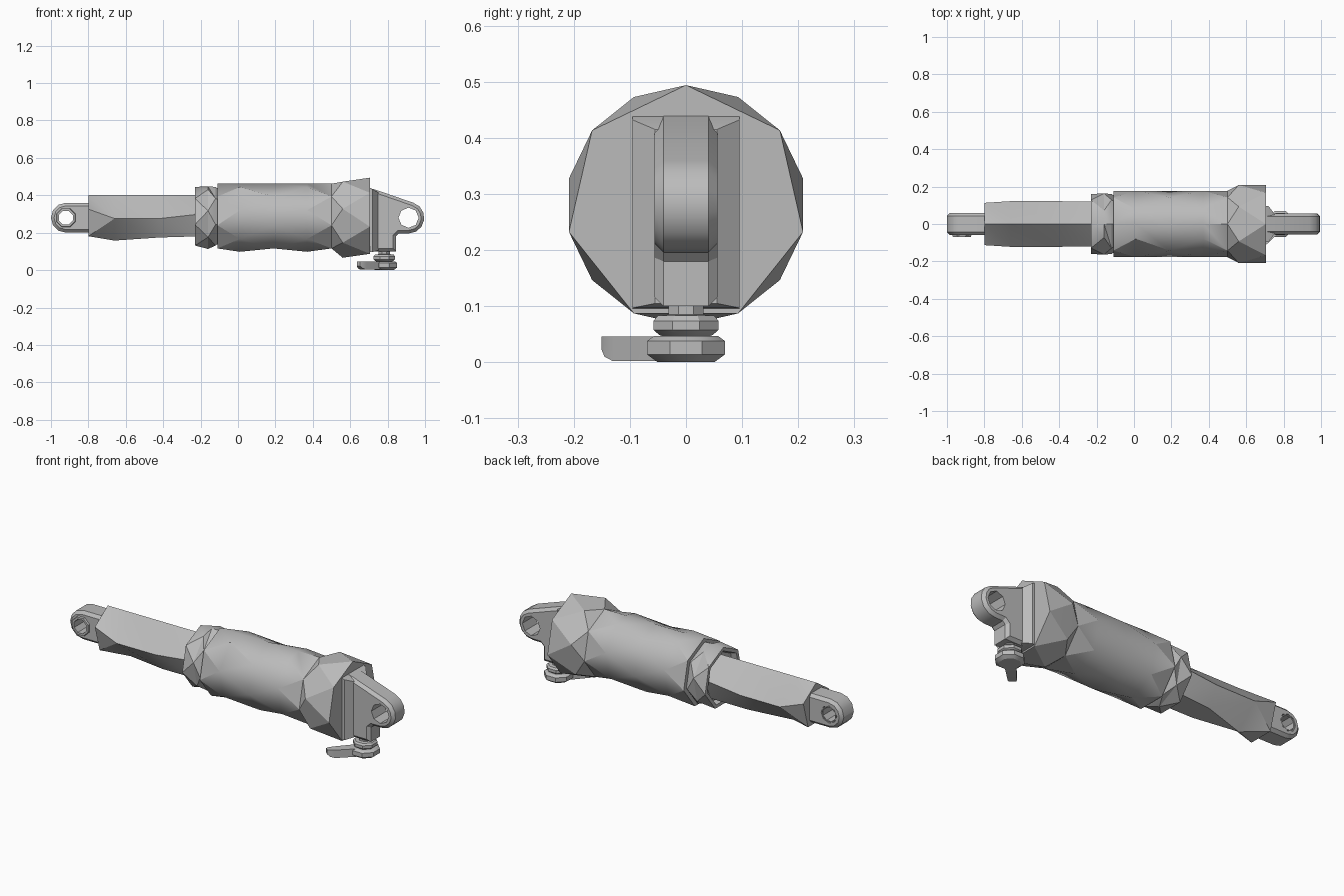
import bpy
import bmesh
from math import cos, sin, radians, pi
from mathutils import Vector

cube = bpy.data.objects.get("Cube")
if cube:
    bpy.data.objects.remove(cube, do_unlink=True)

AXIS = 0.28  # height of the main axis

metal = bpy.data.materials.new("grey metal")
metal.use_nodes = True
grey = (0.5, 0.5, 0.5, 1)
metal.diffuse_color = grey
metal.node_tree.nodes["Principled BSDF"].inputs["Base Color"].default_value = grey


def finish(obj, angle=30):
    obj.data.materials.clear()
    obj.data.materials.append(metal)
    bpy.ops.object.select_all(action='DESELECT')
    obj.select_set(True)
    bpy.context.view_layer.objects.active = obj
    bpy.ops.object.shade_smooth_by_angle(angle=radians(angle))
    return obj


def from_bmesh(name, bm):
    bmesh.ops.recalc_face_normals(bm, faces=bm.faces[:])
    mesh = bpy.data.meshes.new(name)
    bm.to_mesh(mesh)
    bm.free()
    obj = bpy.data.objects.new(name, mesh)
    bpy.context.collection.objects.link(obj)
    return finish(obj)


def mirrored(*half):
    """Angles from the top, mirrored to both sides."""
    return sorted({a % 360 for h in half for a in (h, -h)})


STEP = 360 / 7
PEAK = mirrored(*[i * STEP for i in range(4)])                  # corner on top
TURNED = mirrored(0, *[(i + 0.5) * STEP for i in range(3)], 180)  # half a step round, with a crest
TURNED_OPEN = [a for a in TURNED if a > 0]


def faceted_tube(name, rings):
    """Join rings of (x, radius, angles) about the main axis with triangles."""
    bm = bmesh.new()
    loops = []
    for x, r, angles in rings:
        loops.append([bm.verts.new((x, r * sin(radians(a)), AXIS + r * cos(radians(a))))
                      for a in angles])
    for (ra, la), (rb, lb) in zip(zip(rings, loops), zip(rings[1:], loops[1:])):
        aa = ra[2] + [ra[2][0] + 360]
        ab = rb[2] + [rb[2][0] + 360]
        if aa == ab:
            for i in range(len(la)):
                j = (i + 1) % len(la)
                bm.faces.new((la[i], la[j], lb[j], lb[i]))
            continue
        i = j = 0
        while i < len(la) or j < len(lb):
            p, q = la[i % len(la)], lb[j % len(lb)]
            if j == len(lb) or (i < len(la) and aa[i + 1] <= ab[j + 1]):
                i += 1
                bm.faces.new((p, la[i % len(la)], q))
            else:
                j += 1
                bm.faces.new((p, lb[j % len(lb)], q))
    bm.faces.new(loops[0])
    bm.faces.new(loops[-1])
    return from_bmesh(name, bm)


def arc(cx, cz, r, start, end, count):
    return [(cx + r * cos(radians(start + (end - start) * i / (count - 1))),
             cz + r * sin(radians(start + (end - start) * i / (count - 1))))
            for i in range(count)]


def plate(name, outline, hole, half_width, chamfer):
    """Chamfered side plate with an eye through it."""
    bm = bmesh.new()
    edges = []
    for pts in (outline, hole):
        vs = [bm.verts.new((x, -half_width, z)) for x, z in pts]
        edges += [bm.edges.new((vs[i - 1], vs[i])) for i in range(len(vs))]
    faces = bmesh.ops.triangle_fill(bm, edges=edges, use_beauty=True)["geom"]
    faces = [f for f in faces if isinstance(f, bmesh.types.BMFace)]
    ext = bmesh.ops.extrude_face_region(bm, geom=faces)["geom"]
    bmesh.ops.translate(bm, vec=Vector((0, 2 * half_width, 0)),
                        verts=[v for v in ext if isinstance(v, bmesh.types.BMVert)])
    bmesh.ops.recalc_face_normals(bm, faces=bm.faces[:])
    bmesh.ops.dissolve_limit(bm, angle_limit=0.01, verts=bm.verts[:], edges=bm.edges[:])
    # chamfer only the outer rim
    hx = sum(p[0] for p in hole) / len(hole)
    hz = sum(p[1] for p in hole) / len(hole)
    rim = [e for e in bm.edges
           if abs(e.verts[0].co.y - e.verts[1].co.y) < 1e-5 and e.calc_face_angle(0) > 1
           and all((v.co.x - hx) ** 2 + (v.co.z - hz) ** 2 > 0.065 ** 2 for v in e.verts)]
    bmesh.ops.bevel(bm, geom=rim, offset=chamfer, segments=1, affect='EDGES', profile=0.5)
    return from_bmesh(name, bm)


def turned(name, profile, center, sides, axis='Z'):
    """Lathe (radius, height) pairs around an upright or sideways axis."""
    bm = bmesh.new()
    loops = []
    for r, h in profile:
        ring = []
        for i in range(sides):
            t = 2 * pi * (i + 0.5) / sides
            u, v = r * cos(t), r * sin(t)
            co = (u, v, h) if axis == 'Z' else (u, h, v)
            ring.append(bm.verts.new(Vector(co) + Vector(center)))
        loops.append(ring)
    for a, b in zip(loops, loops[1:]):
        for i in range(sides):
            bm.faces.new((a[i - 1], a[i], b[i], b[i - 1]))
    if axis == 'Z':
        bm.faces.new(loops[0])
        bm.faces.new(loops[-1])
    return from_bmesh(name, bm)


# Sliding rod, collar and barrel
faceted_tube("piston_rod", [
    (-0.80, 0.122, mirrored(0, 68, 144)),
    (-0.66, 0.122, mirrored(0, 92, 180)),
    (-0.42, 0.122, mirrored(0, 92, 150)),
    (-0.19, 0.122, mirrored(0, 80, 144))])
faceted_tube("collar", [
    (-0.20, 0.135, PEAK), (-0.23, 0.145, PEAK), (-0.23, 0.165, PEAK),
    (-0.16, 0.167, TURNED), (-0.12, 0.165, PEAK), (-0.10, 0.15, PEAK)])
faceted_tube("barrel", [
    (-0.11, 0.182, PEAK), (0.01, 0.182, TURNED), (0.19, 0.182, PEAK),
    (0.37, 0.182, TURNED), (0.50, 0.182, PEAK),
    (0.56, 0.214, TURNED_OPEN), (0.705, 0.214, PEAK)])

# Rod eye with a bushing on its near side
plate("rod_eye",
      [(-0.78, 0.20), (-0.78, 0.36)] + arc(-0.92, AXIS, 0.08, 90, 270, 7),
      arc(-0.92, AXIS, 0.048, 0, 315, 8), 0.06, 0.016)
turned("rod_bushing", [(0.040, 0.058), (0.040, -0.070), (0.052, -0.070), (0.056, -0.055),
                       (0.046, -0.055), (0.046, 0.058), (0.040, 0.058)],
       (-0.92, 0, AXIS), 8, 'Y')

# Mounting lug at the barrel end
plate("mounting_lug",
      [(0.70, 0.10), (0.70, 0.44), (0.735, 0.43)] + arc(0.912, AXIS, 0.084, 72, -90, 7)
      + [(0.86, 0.195), (0.845, 0.18), (0.845, 0.10)],
      arc(0.912, AXIS, 0.054, 0, 315, 8), 0.056, 0.016)

# Tapered foot of the lug
bm = bmesh.new()
foot = []
for x, y, low, high in ((0.70, 0.095, 0.095, 0.44), (0.72, 0.095, 0.097, 0.432),
                        (0.75, 0.055, 0.105, 0.415)):
    foot.append([bm.verts.new((x, s * y, z))
                 for s, z in ((-1, low), (1, low), (1, high), (-1, high))])
for a, b in zip(foot, foot[1:]):
    for i in range(4):
        bm.faces.new((a[i - 1], a[i], b[i], b[i - 1]))
bm.faces.new(foot[0])
bm.faces.new(foot[-1])
from_bmesh("lug_foot", bm)

# Valve stem, flange and lever knob underneath
turned("valve", [(0.034, 0.11), (0.034, 0.085), (0.054, 0.083), (0.063, 0.074), (0.063, 0.058),
                 (0.052, 0.049), (0.04, 0.045)], (0.782, 0, 0), 8)
turned("lever_hub", [(0.062, 0.047), (0.075, 0.038), (0.075, 0.014), (0.056, 0.001)],
       (0.782, 0, 0), 8)

bm = bmesh.new()
along = Vector((-0.70, -0.72, 0)).normalized()
across = Vector((-along.y, along.x, 0))
sections = []
for dist, half, low in ((0.03, 0.028, 0.002), (0.16, 0.022, 0.002),
                        (0.185, 0.018, 0.010), (0.198, 0.012, 0.022)):
    base = Vector((0.782, 0, 0)) + along * dist
    sections.append([bm.verts.new(base + across * (s * half) + Vector((0, 0, z)))
                     for s, z in ((-1, low), (1, low), (1, 0.046), (-1, 0.046))])
for a, b in zip(sections, sections[1:]):
    for i in range(4):
        bm.faces.new((a[i - 1], a[i], b[i], b[i - 1]))
bm.faces.new(sections[0])
bm.faces.new(sections[-1])
from_bmesh("lever", bm)
